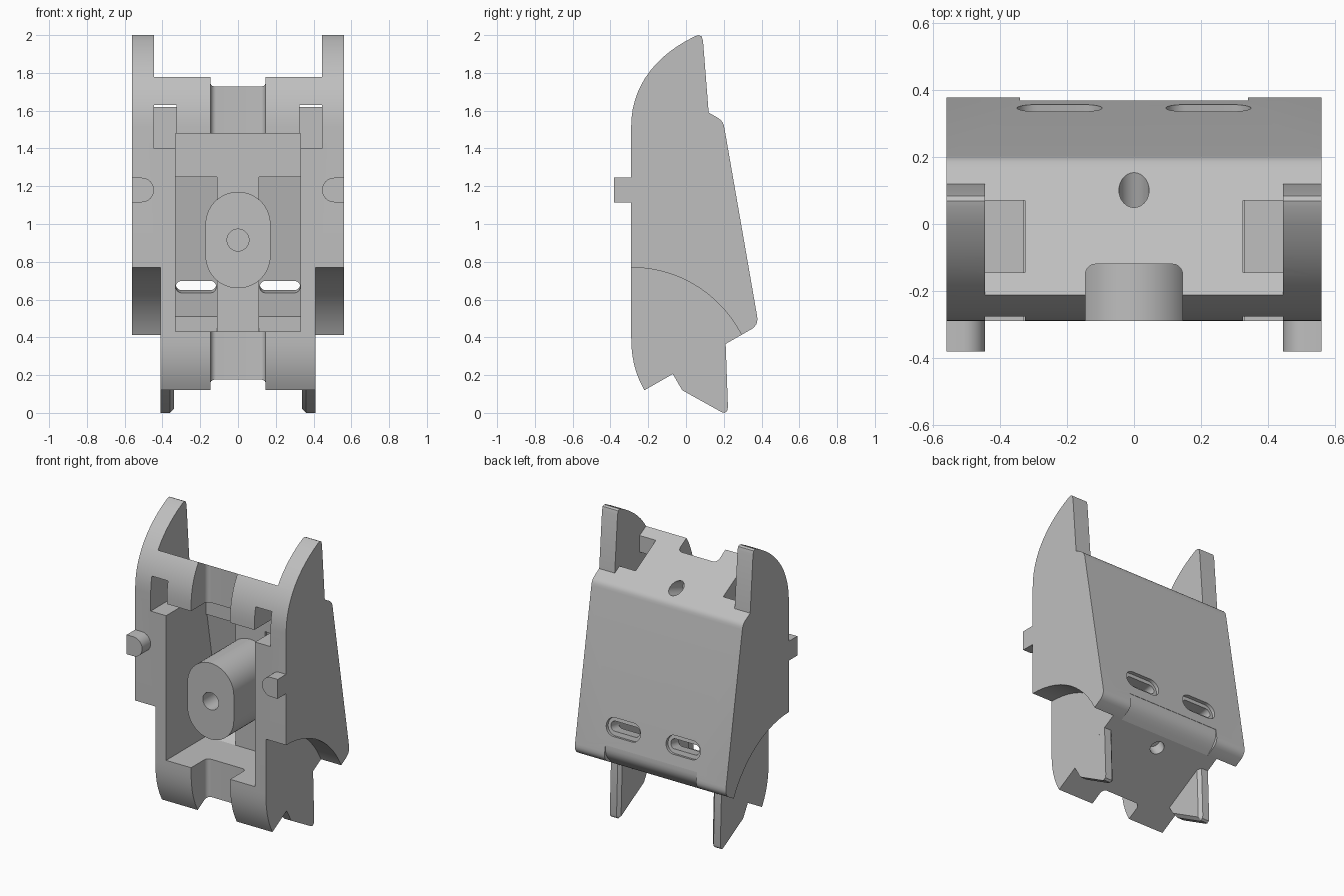
import bpy, bmesh, math
from mathutils import Vector
from mathutils.geometry import interpolate_bezier

cube = bpy.data.objects.get("Cube")
if cube:
    bpy.data.objects.remove(cube, do_unlink=True)

grey = bpy.data.materials.new("light_grey")
grey.use_nodes = True
color = (0.52, 0.52, 0.52, 1)
grey.diffuse_color = color
grey.node_tree.nodes["Principled BSDF"].inputs["Base Color"].default_value = color


def place(axis, u, v, w):
    return {"x": (w, u, v), "y": (u, w, v), "z": (u, v, w)}[axis]


def prism(name, outline, axis, lo, hi):
    """Extrude a flat outline along one axis."""
    bm = bmesh.new()
    face = bm.faces.new([bm.verts.new(place(axis, u, v, lo)) for u, v in outline])
    grown = bmesh.ops.extrude_face_region(bm, geom=[face])["geom"]
    move = Vector(place(axis, 0, 0, hi - lo))
    bmesh.ops.translate(bm, vec=move, verts=[g for g in grown if isinstance(g, bmesh.types.BMVert)])
    bmesh.ops.recalc_face_normals(bm, faces=bm.faces)
    mesh = bpy.data.meshes.new(name)
    bm.to_mesh(mesh)
    bm.free()
    mesh.materials.append(grey)
    ob = bpy.data.objects.new(name, mesh)
    bpy.context.collection.objects.link(ob)
    return ob


def rounded(u0, u1, v0, v1, r, steps=10):
    """Rectangle outline with round corners."""
    pts = []
    corners = ((u1 - r, v1 - r), (u0 + r, v1 - r), (u0 + r, v0 + r), (u1 - r, v0 + r))
    for q, (cu, cv) in enumerate(corners):
        for i in range(steps):
            a = math.pi / 2 * (q + i / (steps - 1))
            pts.append((cu + r * math.cos(a), cv + r * math.sin(a)))
    return [p for i, p in enumerate(pts) if math.dist(p, pts[i - 1]) > 1e-5]


def disc(u, v, r, steps=16):
    return rounded(u - r, u + r, v - r, v + r, r, steps)


def bezier(a, b, c, d, steps=14):
    pts = interpolate_bezier(*[Vector((*p, 0)) for p in (a, b, c, d)], steps)
    return [(p.x, p.y) for p in pts]


def activate(ob):
    bpy.ops.object.select_all(action="DESELECT")
    ob.select_set(True)
    bpy.context.view_layer.objects.active = ob


def cut(ob, cutter):
    cutter.hide_render = True
    mod = ob.modifiers.new("cut", "BOOLEAN")
    mod.operation, mod.solver, mod.object = "DIFFERENCE", "EXACT", cutter
    activate(ob)
    bpy.ops.object.modifier_apply(modifier=mod.name)
    bpy.data.objects.remove(cutter, do_unlink=True)


def tilted(outline, origin, elevation, lo, hi):
    """Cutter running along y, tilted upward and moved to its origin."""
    ob = prism("cutter", outline, "y", lo, hi)
    ob.location = origin
    ob.rotation_euler.x = math.radians(elevation)
    bpy.context.view_layer.update()
    return ob


def both(lo, hi):
    return ((lo, hi), (-hi, -lo))


# Side outline of the whole housing, with ears
outline = bezier((-0.29, 1.52), (-0.29, 1.72), (-0.17, 1.89), (0.05, 1.995))
outline += [(0.068, 2.0), (0.083, 1.993), (0.09, 1.97), (0.12, 1.59)]
outline += bezier((0.165, 1.564), (0.187, 1.55), (0.198, 1.54), (0.203, 1.51), 6)
outline += bezier((0.376, 0.515), (0.381, 0.485), (0.377, 0.465), (0.35, 0.445), 6)
outline += bezier((-0.22, 0.12), (-0.265, 0.2), (-0.29, 0.28), (-0.29, 0.4), 10)
body = prism("housing", outline, "x", -0.56, 0.56)

# Space between the ears
cut(body, prism("cutter", [(-0.5, 1.943), (0.12, 1.59), (0.3, 2.1), (-0.5, 2.1)], "x", -0.445, 0.445))

# Arched cut under both side skirts
for lo, hi in both(0.41, 0.7):
    cut(body, prism("cutter", disc(-0.29, 0.114, 0.656, 20), "x", lo, hi))

# Main front pocket and upright centre notch
cut(body, prism("cutter", [(-0.33, 0.43), (0.33, 0.43), (0.33, 1.48), (-0.33, 1.48)], "y", -0.5, 0.13))
cut(body, prism("cutter", rounded(-0.145, 0.145, -0.6, -0.12, 0.03), "z", -0.1, 2.1))

# Deep side pockets, upper windows and drain slots
deep = [(0.05, 0.43), (0.13, 0.43), (0.27, 0.51), (0.142, 1.25), (0.05, 1.25)]
window = [(-0.5, 1.4), (0.07, 1.4), (0.07, 1.9), (-0.145, 1.9), (-0.145, 1.63), (-0.5, 1.63)]
for side in (-1, 1):
    lo, hi = sorted((side * 0.11, side * 0.33))
    cut(body, prism("cutter", deep, "x", lo, hi))
    lo, hi = sorted((side * 0.325, side * 0.445))
    cut(body, prism("cutter", window, "x", lo, hi))
    at = (side * 0.222, 0.345, 0.685)
    cut(body, tilted(rounded(-0.107, 0.107, -0.032, 0.032, 0.031), at, 10, -0.2, 0.2))
    cut(body, tilted(rounded(-0.127, 0.127, -0.06, 0.06, 0.059), at, 10, -0.02, 0.2))

# Softer lower rear edge between the sides
relief = bezier((0.366, 0.56), (0.374, 0.5), (0.36, 0.47), (0.29, 0.411), 8)
cut(body, prism("cutter", relief + [(0.5, 0.4), (0.5, 0.56)], "x", -0.34, 0.34))

# Blind screw holes in the top and the underside
cut(body, tilted(disc(0, 0, 0.045), (0, 0.1, 1.6), 19, -0.14, 0.2))
cut(body, tilted(disc(0, 0, 0.045), (0, 0.22, 0.37), -60, -0.08, 0.2))

# Round-ended boss with a blind bore
boss = prism("centre_boss", rounded(-0.172, 0.172, 0.66, 1.17, 0.171, 14), "y", -0.29, 0.2)
cut(boss, prism("cutter", disc(0, 0.915, 0.058), "y", -0.5, -0.05))

# Legs with chamfered inner edges, and front pegs
parts = [body, boss]
foot = [(-0.07, 0.206), (-0.02, 0.12), (0.19, 0.003), (0.205, 0.0), (0.218, 0.01),
        (0.222, 0.03), (0.21, 0.365)]
for label, side in (("left", 1), ("right", -1)):
    lo, hi = sorted((side * 0.34, side * 0.41))
    leg = prism(label + "_leg", foot, "x", lo, hi)
    bm = bmesh.new()
    bm.from_mesh(leg.data)
    inner = [e for e in bm.edges if all(abs(v.co.x) < 0.35 for v in e.verts)
             and min(v.co.z for v in e.verts) < 0.1]
    bmesh.ops.bevel(bm, geom=inner, offset=0.02, segments=1, affect="EDGES", clamp_overlap=True)
    bm.to_mesh(leg.data)
    bm.free()

    # Peg: round toward the middle, flat on the outside
    round_end = [(0.51 + 0.065 * math.cos(a), 1.18 + 0.065 * math.sin(a))
                 for a in [math.pi * (0.5 + i / 16) for i in range(17)]]
    shape = [(side * u, v) for u, v in round_end + [(0.56, 1.115), (0.56, 1.245)]]
    peg = prism(label + "_peg", shape, "y", -0.38, -0.29)
    parts += [leg, peg]

for ob in parts:
    activate(ob)
    bpy.ops.object.shade_smooth_by_angle(angle=math.radians(25))
